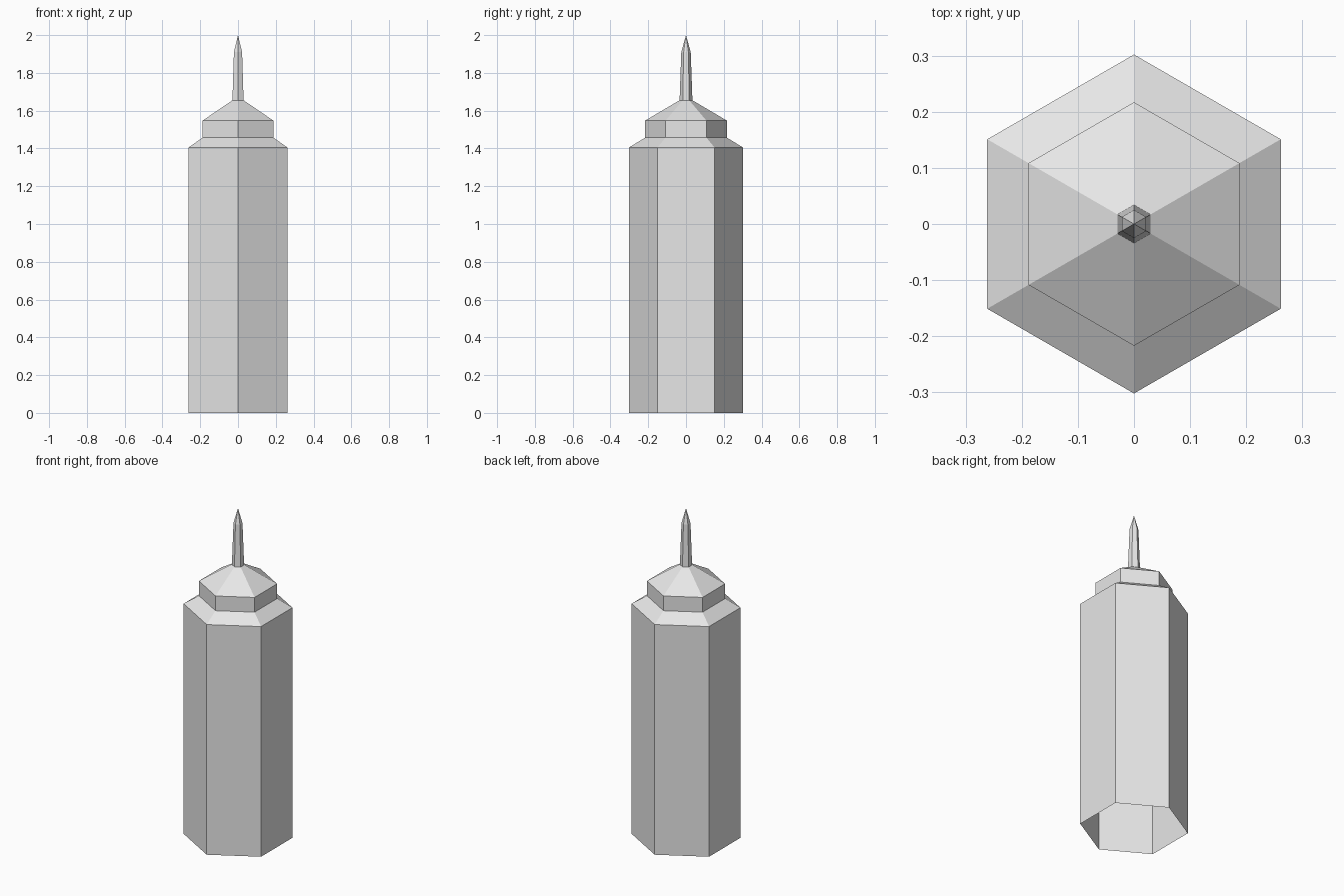
import bpy
import bmesh
from math import sin, cos, pi

old = bpy.data.objects.get("Cube")
if old:
    bpy.data.objects.remove(old, do_unlink=True)

SIDES = 6

grey = bpy.data.materials.new("light grey")
grey.use_nodes = True
colour = (0.8, 0.8, 0.8, 1)
grey.diffuse_color = colour
grey.node_tree.nodes["Principled BSDF"].inputs["Base Color"].default_value = colour


def hex_shell(name, profile):
    """Sweep (radius, height) points around z as an open six-sided shell."""
    bm = bmesh.new()
    rings = []
    for r, z in profile:
        if r == 0:
            rings.append([bm.verts.new((0, 0, z))] * SIDES)
        else:
            angles = [pi / 2 + 2 * pi * i / SIDES for i in range(SIDES)]
            rings.append([bm.verts.new((r * cos(a), r * sin(a), z)) for a in angles])
    for low, high in zip(rings, rings[1:]):
        for i in range(SIDES):
            j = (i + 1) % SIDES
            corners = [low[i], low[j], high[j], high[i]]
            bm.faces.new(list(dict.fromkeys(corners)))
    mesh = bpy.data.meshes.new(name)
    bm.to_mesh(mesh)
    bm.free()
    mesh.materials.append(grey)
    obj = bpy.data.objects.new(name, mesh)
    bpy.context.collection.objects.link(obj)
    return obj


# Tall shaft, open underneath, with its sloping shoulder
hex_shell("tower_shaft", [(0.302, 0), (0.302, 1.405), (0.217, 1.457)])

# Narrower upper storey and pitched roof
hex_shell("upper_storey", [(0.217, 1.457), (0.217, 1.547)])
hex_shell("roof", [(0.217, 1.547), (0.034, 1.655)])

# Slim tapering spire
hex_shell("spire", [(0.034, 1.655), (0.025, 1.91), (0, 2)])
